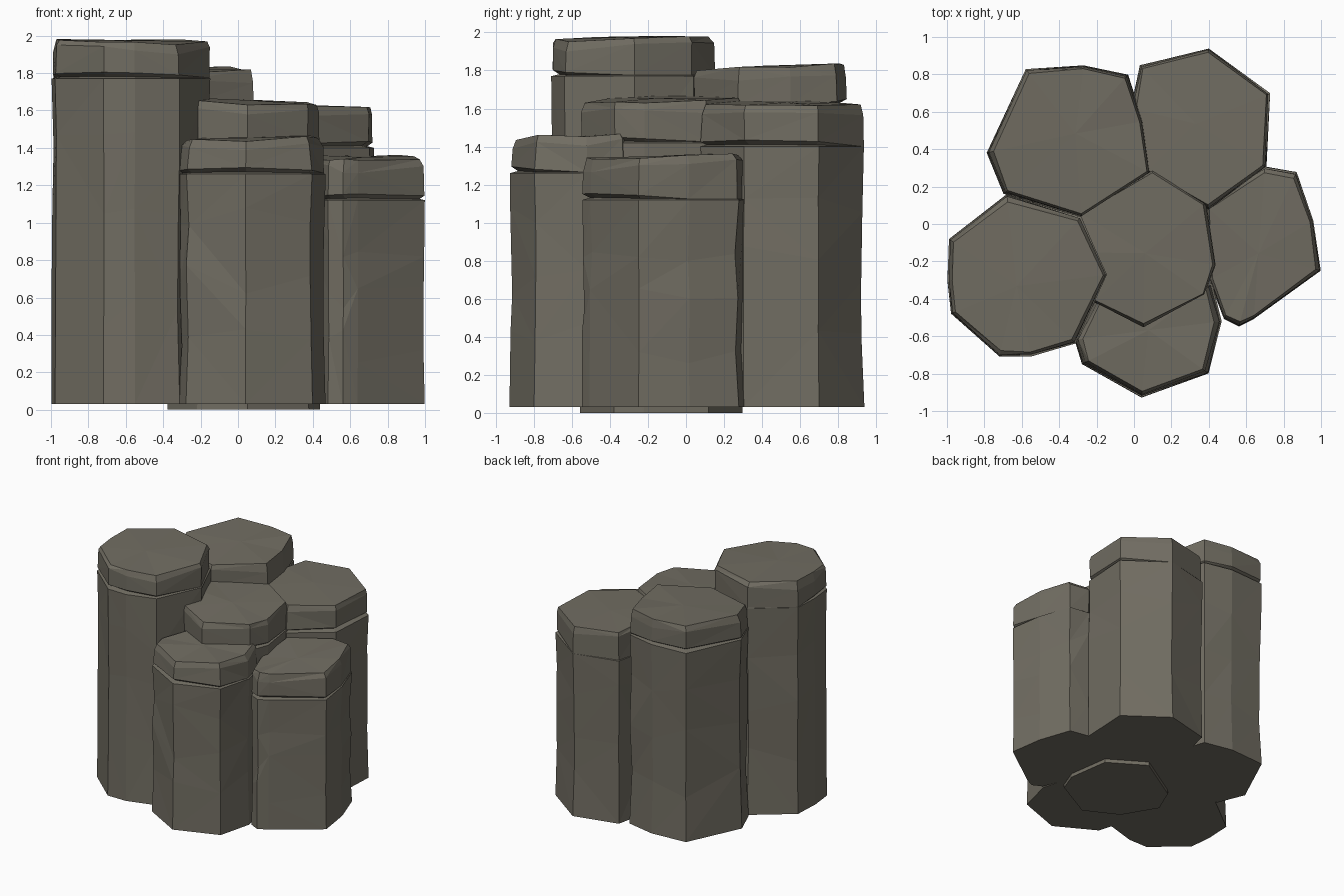
import bpy, bmesh, random
from mathutils import Vector

if "Cube" in bpy.data.objects:
    bpy.data.objects.remove(bpy.data.objects["Cube"])

# one flat stone colour
stone = bpy.data.materials.new("grey_brown_stone")
stone.diffuse_color = (0.165, 0.153, 0.122, 1)
stone.use_nodes = True
stone.node_tree.nodes["Principled BSDF"].inputs["Base Color"].default_value = stone.diffuse_color


def column(name, outline, base, crack, top, slope, crack_dir, seed, inset=0.93):
    """Faceted basalt column: wavering shaft, open crack, loose cap stone."""
    rng = random.Random(seed)
    pts = [Vector(p) for p in outline]
    c = sum(pts, Vector((0, 0))) / len(pts)
    cd = Vector(crack_dir).normalized()
    bm = bmesh.new()
    rings = []

    def ring(fz, fs):
        rings.append([])
        for i, p in enumerate(pts):
            d = p - c
            w = max(0.0, d.normalized().dot(cd) + 0.25) / 1.25
            q = c + d * fs(w, i)
            rings[-1].append(bm.verts.new((q.x, q.y, fz(w, q))))

    # shaft
    ring(lambda w, q: base, lambda w, i: 0.995)
    span = crack - base
    for t in (0.28, 0.55, 0.78):
        ring(lambda w, q: base + span * t + rng.uniform(-0.1, 0.1),
             lambda w, i: rng.uniform(0.945, 0.995))
    ring(lambda w, q: crack, lambda w, i: rng.uniform(0.98, 1.0))
    # crack, opening towards one side
    ring(lambda w, q: crack + 0.012 * w, lambda w, i: 0.99 - 0.12 * w)
    ring(lambda w, q: crack + 0.03 * w + 0.005, lambda w, i: rng.uniform(0.965, 0.99))
    # cap stone with a sloping top
    height = lambda q: top + slope[0] * (q.x - c.x) + slope[1] * (q.y - c.y)
    ring(lambda w, q: height(q) - rng.uniform(0.02, 0.07), lambda w, i: rng.uniform(inset + 0.015, 0.98))
    ring(lambda w, q: height(q) + rng.uniform(-0.01, 0.01), lambda w, i: inset - rng.uniform(0, 0.04))

    n = len(pts)
    for a, b in zip(rings, rings[1:]):
        for i in range(n):
            j = (i + 1) % n
            if rng.random() < 0.5:
                tris = ((a[i], a[j], b[j]), (a[i], b[j], b[i]))
            else:
                tris = ((a[i], a[j], b[i]), (a[j], b[j], b[i]))
            for t in tris:
                bm.faces.new(t)
    bm.faces.new(rings[0][::-1])
    # slightly domed top
    mid = bm.verts.new((c.x, c.y, top + 0.005))
    for i in range(n):
        bm.faces.new((rings[-1][i], rings[-1][(i + 1) % n], mid))
    bmesh.ops.recalc_face_normals(bm, faces=bm.faces)
    me = bpy.data.meshes.new(name)
    bm.to_mesh(me)
    bm.free()
    me.materials.append(stone)
    ob = bpy.data.objects.new(name, me)
    bpy.context.collection.objects.link(ob)


# outlines run counter-clockwise in plan
column("left_column",
       [(-0.31, -0.64), (-0.14, -0.27), (-0.28, 0.04), (-0.68, 0.16), (-0.99, -0.08),
        (-1.0, -0.3), (-0.98, -0.48), (-0.72, -0.71), (-0.55, -0.71)],
       0.03, 1.77, 1.97, (-0.02, 0.02), (-0.4, -1), 3, 0.95)
column("back_left_column",
       [(-0.28, 0.03), (0.09, 0.27), (0.05, 0.55), (-0.03, 0.80), (-0.27, 0.85),
        (-0.58, 0.83), (-0.79, 0.38), (-0.70, 0.16)],
       0.03, 1.62, 1.82, (0.0, 0.03), (-0.6, 1), 7, 0.95)
column("back_right_column",
       [(0.40, 0.07), (0.71, 0.30), (0.73, 0.70), (0.40, 0.94), (0.03, 0.85),
        (-0.02, 0.62), (0.06, 0.27)],
       0.03, 1.40, 1.625, (-0.03, 0.0), (1, -0.5), 11, 0.95)
column("centre_column",
       [(0.05, -0.56), (0.38, -0.38), (0.44, -0.22), (0.39, 0.12), (0.10, 0.30),
        (-0.29, 0.06), (-0.38, -0.15), (-0.22, -0.42)],
       0.0, 1.42, 1.65, (-0.05, 0.03), (0.3, -1), 15, 0.97)
column("front_column",
       [(0.04, -0.93), (0.40, -0.80), (0.47, -0.52), (0.42, -0.32), (0.1, -0.22),
        (-0.20, -0.38), (-0.32, -0.62), (-0.28, -0.75)],
       0.03, 1.26, 1.45, (0.03, 0.02), (-0.2, -1), 19, 0.92)
column("right_column",
       [(0.56, -0.55), (0.64, -0.51), (1.0, -0.25), (0.96, 0.02), (0.87, 0.28),
        (0.70, 0.31), (0.38, 0.1), (0.40, -0.3), (0.48, -0.51)],
       0.03, 1.12, 1.345, (-0.01, 0.03), (0.3, -1), 23, 0.95)
